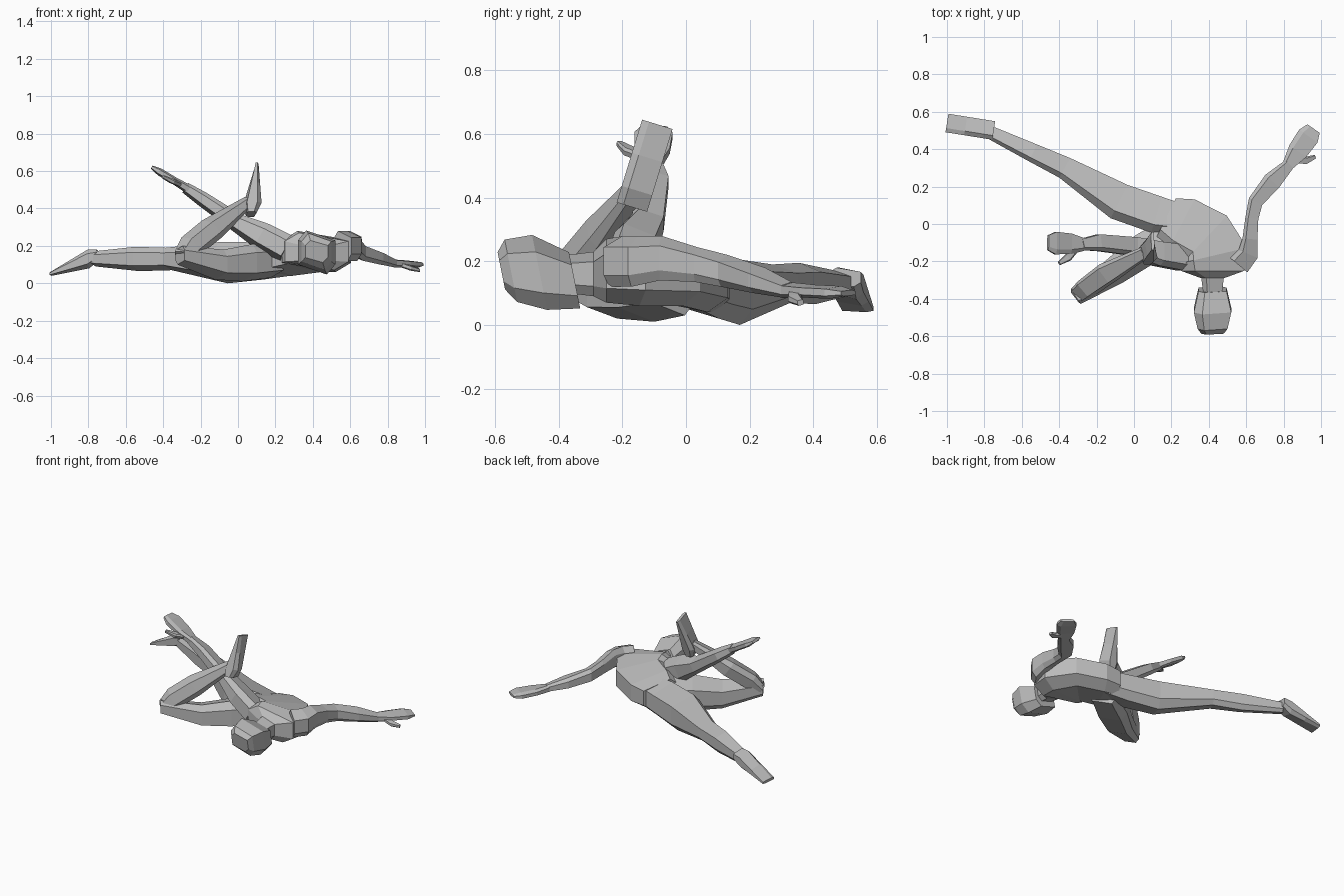
import bpy
import bmesh
from mathutils import Vector

cube = bpy.data.objects.get("Cube")
if cube:
    bpy.data.objects.remove(cube)

GREY = (.5, .5, .5, 1)
skin = bpy.data.materials.new("plain_grey")
skin.use_nodes = True
skin.diffuse_color = GREY
skin.node_tree.nodes["Principled BSDF"].inputs["Base Color"].default_value = GREY

# Chamfered box cross-section, walked around quadrant by quadrant
CHAMFER = .55
SECTION = []
corner = Vector((1, CHAMFER))
for quadrant in range(4):
    SECTION += [Vector((corner.x, -corner.y)), corner.copy()]
    corner = Vector((-corner.y, corner.x))
    SECTION[-2:] = [SECTION[-2], SECTION[-1]] if quadrant % 2 == 0 else [
        Vector((-corner.x, corner.y)) * -1, Vector((corner.y, -corner.x))]
SECTION.sort(key=lambda p: p.angle_signed(Vector((1, 0))))


def ring(x, y, z, wide, deep):
    """One cross-section: its middle, half width and half thickness."""
    return Vector((x, y, z)), wide, deep


def loft(name, rings, up):
    """Skin a chain of cross-sections into a closed, faceted tube."""
    up = Vector(up).normalized()
    bm = bmesh.new()
    mids = [mid for mid, wide, deep in rings]
    last = len(mids) - 1
    loops = []
    for i, (mid, wide, deep) in enumerate(rings):
        along = mids[min(i + 1, last)] - mids[max(i - 1, 0)]
        side = along.cross(up).normalized()
        loops.append([bm.verts.new(mid + side * p.x * wide + up * p.y * deep)
                      for p in SECTION])
    for near, far in zip(loops, loops[1:]):
        for k in range(len(SECTION)):
            bm.faces.new((near[k - 1], near[k], far[k], far[k - 1]))
    bm.faces.new(loops[0])
    bm.faces.new(loops[-1])
    bmesh.ops.recalc_face_normals(bm, faces=bm.faces)
    mesh = bpy.data.meshes.new(name)
    bm.to_mesh(mesh)
    bm.free()
    mesh.materials.append(skin)
    bpy.context.collection.objects.link(bpy.data.objects.new(name, mesh))


def foot(name, heel, toe, up):
    """Flat foot, thick at the heel and thin at the toe."""
    heel, toe = Vector(heel), Vector(toe)
    shape = [(0, .03), (.2, .05), (.6, .03), (1, .01)]
    loft(name, [(heel.lerp(toe, t), .05, deep) for t, deep in shape], up)


def hand(side, wrist, tip, thumb_tip, up):
    """Mitten hand with a separate thumb."""
    wrist, tip, thumb_tip = Vector(wrist), Vector(tip), Vector(thumb_tip)
    palm = [(0, .03, .025), (.4, .055, .02), (.8, .06, .02), (1, .04, .01)]
    loft(side + "_hand", [(wrist.lerp(tip, t), wide, deep)
                          for t, wide, deep in palm], up)
    base = wrist.lerp(tip, .2)
    knuckle = base.lerp(thumb_tip, .6) + (thumb_tip - tip) * .1
    loft(side + "_thumb", [(base, .025, .015), (knuckle, .02, .015),
                           (thumb_tip, .01, .01)], up)


UPRIGHT = (0, 0, 1)
LIFTED = (.5, 0, .85)

# Head, face down, with the jaw end slanted
loft("head", [
    ring(x=.42, y=-.58, z=.17, wide=.06, deep=.06),
    ring(x=.42, y=-.55, z=.17, wide=.08, deep=.1),
    ring(x=.42, y=-.46, z=.165, wide=.1, deep=.12),
    ring(x=.42, y=-.35, z=.14, wide=.075, deep=.09),
], up=(0, -.2, 1))

# Neck and twisted torso
loft("torso", [
    ring(x=.42, y=-.37, z=.16, wide=.05, deep=.06),
    ring(x=.42, y=-.29, z=.16, wide=.06, deep=.07),
    ring(x=.42, y=-.25, z=.17, wide=.17, deep=.1),
    ring(x=.42, y=-.17, z=.17, wide=.19, deep=.11),
    ring(x=.38, y=-.08, z=.16, wide=.17, deep=.1),
    ring(x=.25, y=-.01, z=.14, wide=.16, deep=.1),
    ring(x=.17, y=.03, z=.13, wide=.12, deep=.09),
], up=UPRIGHT)

# Stretched leg
loft("straight_leg", [
    ring(x=.27, y=.02, z=.13, wide=.08, deep=.09),
    ring(x=.12, y=.05, z=.12, wide=.1, deep=.1),
    ring(x=-.08, y=.12, z=.11, wide=.1, deep=.11),
    ring(x=-.37, y=.3, z=.13, wide=.06, deep=.06),
    ring(x=-.54, y=.38, z=.13, wide=.05, deep=.065),
    ring(x=-.77, y=.49, z=.13, wide=.035, deep=.04),
], up=UPRIGHT)
foot("straight_foot", heel=(-.75, .5, .15), toe=(-1, .54, .05), up=UPRIGHT)

# Bent leg
loft("bent_thigh", [
    ring(x=.2, y=-.04, z=.12, wide=.08, deep=.09),
    ring(x=.05, y=-.14, z=.11, wide=.09, deep=.1),
    ring(x=-.1, y=-.25, z=.1, wide=.075, deep=.08),
    ring(x=-.31, y=-.39, z=.15, wide=.045, deep=.05),
], up=UPRIGHT)
loft("bent_shin", [
    ring(x=-.3, y=-.38, z=.14, wide=.045, deep=.045),
    ring(x=-.25, y=-.34, z=.2, wide=.05, deep=.065),
    ring(x=-.14, y=-.26, z=.29, wide=.055, deep=.065),
    ring(x=.06, y=-.15, z=.44, wide=.03, deep=.03),
], up=(-.45, -.1, .6))
foot("bent_foot", heel=(.07, -.17, .37), toe=(.1, -.09, .63), up=(1, 0, 0))

# Arm resting outward
loft("outer_arm", [
    ring(x=.56, y=-.22, z=.2, wide=.06, deep=.08),
    ring(x=.61, y=-.16, z=.2, wide=.055, deep=.08),
    ring(x=.62, y=-.08, z=.21, wide=.04, deep=.07),
    ring(x=.63, y=.03, z=.19, wide=.035, deep=.055),
    ring(x=.65, y=.12, z=.17, wide=.04, deep=.05),
    ring(x=.74, y=.23, z=.14, wide=.05, deep=.04),
    ring(x=.83, y=.32, z=.11, wide=.03, deep=.025),
], up=UPRIGHT)
hand("outer", wrist=(.82, .31, .11), tip=(.96, .51, .1),
     thumb_tip=(.97, .36, .07), up=UPRIGHT)

# Raised arm
loft("raised_arm", [
    ring(x=.26, y=-.18, z=.18, wide=.07, deep=.08),
    ring(x=.13, y=-.16, z=.25, wide=.065, deep=.075),
    ring(x=0, y=-.12, z=.32, wide=.05, deep=.05),
    ring(x=-.19, y=-.1, z=.45, wide=.045, deep=.04),
    ring(x=-.28, y=-.11, z=.51, wide=.03, deep=.03),
], up=LIFTED)
hand("raised", wrist=(-.26, -.11, .5), tip=(-.46, -.1, .62),
     thumb_tip=(-.4, -.21, .57), up=LIFTED)
